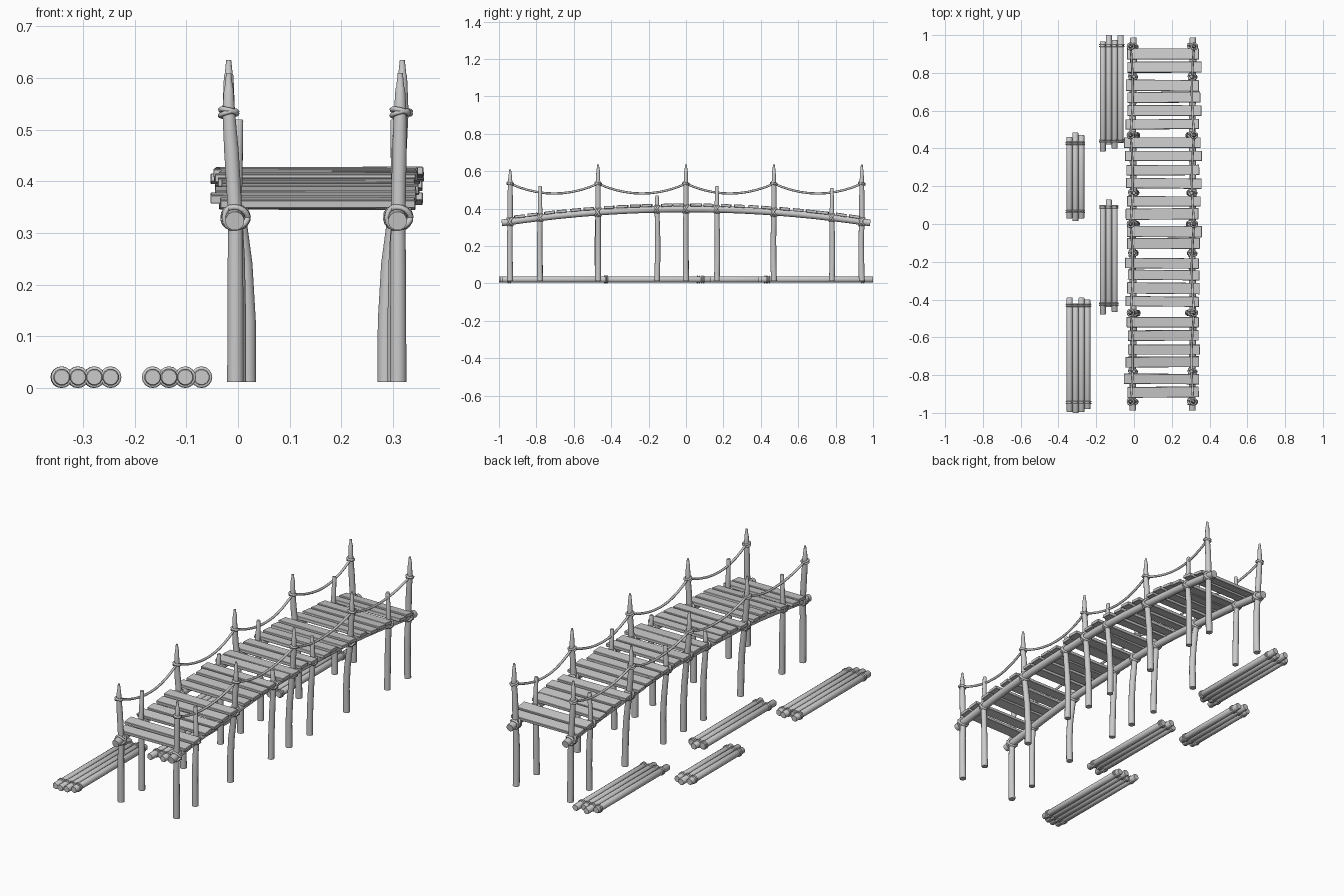
import bpy, bmesh, math, random
from mathutils import Vector, Matrix

if "Cube" in bpy.data.objects:
    bpy.data.objects.remove(bpy.data.objects["Cube"])

random.seed(4)


def finish(bm, name):
    bmesh.ops.recalc_face_normals(bm, faces=bm.faces)
    me = bpy.data.meshes.new(name)
    bm.to_mesh(me)
    bm.free()
    ob = bpy.data.objects.new(name, me)
    bpy.context.collection.objects.link(ob)
    return ob


def tube(bm, pts, radii, n=12, closed=False):
    """Sweep a round section along points, with caps unless closed."""
    pts = [Vector(p) for p in pts]
    if isinstance(radii, (int, float)):
        radii = [radii] * len(pts)
    rings, side, last = [], None, len(pts) - 1
    for i, p in enumerate(pts):
        if closed:
            t = pts[(i + 1) % len(pts)] - pts[i - 1]
        else:
            t = pts[min(i + 1, last)] - pts[max(i - 1, 0)]
        t.normalize()
        side = t.orthogonal() if side is None else side - t * side.dot(t)
        side.normalize()
        up = t.cross(side)
        rings.append([bm.verts.new(p + radii[i] * (math.cos(a) * side + math.sin(a) * up))
                      for a in (2 * math.pi * k / n for k in range(n))])
    for i in range(len(rings) if closed else last):
        a, b = rings[i], rings[(i + 1) % len(rings)]
        for k in range(n):
            f = bm.faces.new((a[k], a[(k + 1) % n], b[(k + 1) % n], b[k]))
            f.smooth = True
    if not closed:
        for ring in (rings[0], rings[-1]):
            for e in bm.faces.new(ring).edges:
                e.smooth = False


def hoop(bm, center, axis, major, minor):
    """Closed rope loop around an axis."""
    axis = Vector(axis).normalized()
    u = axis.orthogonal().normalized()
    v = axis.cross(u)
    tube(bm, [Vector(center) + major * (math.cos(a) * u + math.sin(a) * v)
              for a in (2 * math.pi * k / 16 for k in range(16))], minor, 6, True)


def deck_z(y):
    return 0.398 - 0.077 * y * y


# y position, top height, inward shift of the foot
TALL = [(-0.94, 0.61, 0.0), (-0.47, 0.635, 0.024), (0, 0.635, 0.02),
        (0.47, 0.635, 0.022), (0.94, 0.635, 0.004)]
SHORT = [(-0.78, 0.52, 0.006), (-0.155, 0.47, 0.014),
         (0.165, 0.52, 0.018), (0.78, 0.51, 0.008)]

for label, rx, inward, lean in (("left", -0.005, 1, -0.013), ("right", 0.31, -1, 0.004)):
    # arched side beam
    bm = bmesh.new()
    ys = [-0.985 + 1.97 * i / 20 for i in range(21)]
    tube(bm, [(rx + 0.002 * math.sin(9 * y), y, deck_z(y)) for y in ys], 0.0185)
    finish(bm, label + "_beam")

    # posts: tall ones end in a narrow tip, short ones are cut flat
    posts, ties = bmesh.new(), bmesh.new()
    knots = []
    for y, top, foot in TALL + SHORT:
        tall = top > 0.6
        fx = rx + inward * foot
        zd = deck_z(y)
        dy = random.uniform(-0.004, 0.004)
        if tall:
            tx = rx + lean + (0.004 if label == "right" and y > -0.9 else 0)
            tube(posts, [(fx, y, 0.012), (fx, y + dy, 0.13), (rx + inward * foot * 0.75, y + dy, 0.24),
                         (rx, y, zd), (rx + lean * 0.6, y, 0.46), (tx, y, 0.535),
                         (tx, y, top - 0.03), (tx, y, top - 0.027), (tx, y, top)],
                 [0.0165, 0.016, 0.0155, 0.0145, 0.0145, 0.0125, 0.0095, 0.008, 0.005])
            knots.append(Vector((tx, y, 0.533)))
        else:
            tx = rx + inward * 0.006
            tube(posts, [(fx, y, 0.012), (fx, y + dy, 0.14), (rx + inward * foot * 0.7, y + dy, 0.25),
                         (rx, y, zd), (tx, y, top - 0.003), (tx, y, top)],
                 [0.0155, 0.015, 0.0145, 0.013, 0.0095, 0.008])
        # crossed rope ties where the post meets the beam
        big = 0.0245 if tall else 0.0215
        for s in (-1, 1):
            hoop(ties, (rx, y, zd), (0.15, 1, 0.7 * s), big, 0.0055)
            hoop(ties, (rx, y + 0.006 * s, zd), (0.35 * s, 1, 0), big - 0.001, 0.005)
    # rope ties near the post tips
    for k in knots:
        for s in (-1, 1):
            hoop(ties, k + Vector((0, 0, 0.002 * s)), (0.25 * s, 0.2, 1), 0.0165, 0.005)
    finish(posts, label + "_posts")
    finish(ties, label + "_rope_ties")

    # sagging hand rope
    bm = bmesh.new()
    path = []
    for a, b in zip(knots, knots[1:]):
        for i in range(10):
            t = i / 10
            p = a.lerp(b, t)
            path.append(p + Vector((inward * 0.012 * math.sin(math.pi * t), 0, -0.21 * t * (1 - t))))
    tube(bm, path + [knots[-1]], 0.006, 8)
    finish(bm, label + "_hand_rope")

# deck planks following the arch
bm = bmesh.new()
for y in (.90, .83, .733, .67, .60, .528, .43, .36, .285, .215, .12, .053, -.04, -.103,
          -.208, -.27, -.34, -.41, -.52, -.59, -.665, -.73, -.82, -.89):
    x0 = -0.04 + random.uniform(-0.014, 0.008)
    x1 = 0.348 + random.uniform(-0.008, 0.012)
    m = (Matrix.Translation(((x0 + x1) / 2, y, deck_z(y) + 0.0215))
         @ Matrix.Rotation(math.atan(-0.154 * y) + random.uniform(-0.04, 0.04), 4, 'X')
         @ Matrix.Rotation(random.uniform(-0.012, 0.012), 4, 'Z')
         @ Matrix.Diagonal((x1 - x0, random.uniform(0.052, 0.06), 0.016, 1)))
    bmesh.ops.create_cube(bm, size=1, matrix=m)
planks = finish(bm, "deck_planks")
bev = planks.modifiers.new("edge", 'BEVEL')
bev.width, bev.segments = 0.0015, 1

# log bundles on the ground: first x, (start, end) of each log, rope positions
BUNDLES = [
    (-0.165, [(.384, .965), (.42, 1), (.40, .975), (.43, 1)], (.945, .44)),
    (-0.342, [(.03, .46), (.015, .485), (.03, .47)], (.427, .066)),
    (-0.165, [(-.48, .10), (-.44, .13), (-.465, .10)], (.09, -.425)),
    (-0.341, [(-.995, -.39), (-1, -.43), (-.995, -.39), (-.98, -.40)], (-.43, -.945)),
]
for i, (x0, logs, bands) in enumerate(BUNDLES, 1):
    wood, rope = bmesh.new(), bmesh.new()
    for j, (a, b) in enumerate(logs):
        x = x0 + 0.0315 * j
        tube(wood, [(x, a, 0.021), (x, a + 0.003, 0.021), (x, b - 0.003, 0.021), (x, b, 0.021)],
             [0.0145, 0.0165, 0.0165, 0.0145])
        for y in bands:
            for s in (-1, 1):
                hoop(rope, (x, y + 0.005 * s, 0.021), (0, 1, 0), 0.017, 0.004)
    finish(wood, "log_bundle_%d" % i)
    finish(rope, "log_bundle_rope_%d" % i)
